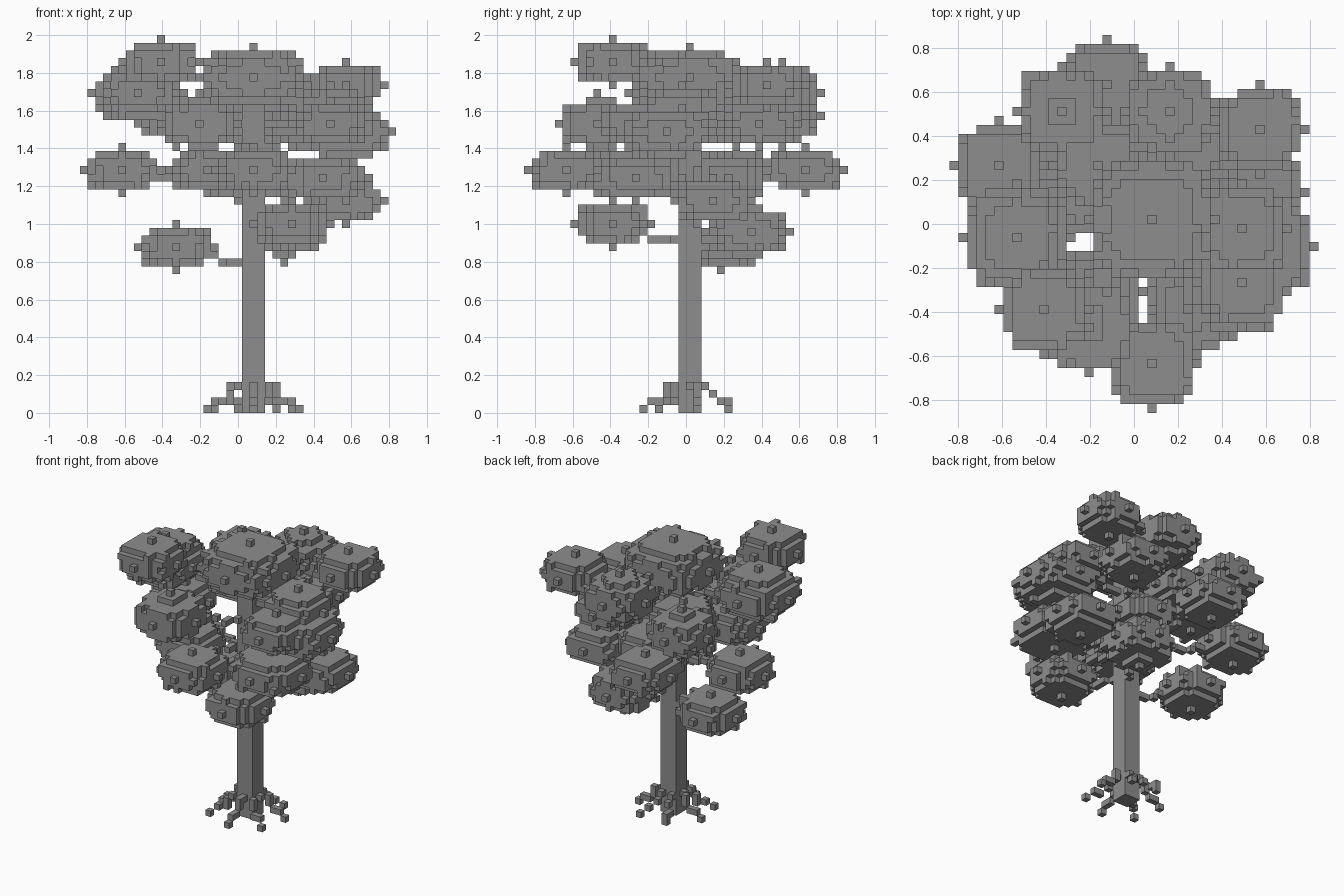
import bpy, bmesh, math, random
from mathutils import Vector

random.seed(4)
V = 2 / 49  # edge of one block

if "Cube" in bpy.data.objects:
    bpy.data.objects.remove(bpy.data.objects["Cube"], do_unlink=True)

grey = bpy.data.materials.new("plain_grey")
grey.use_nodes = True
grey.diffuse_color = (0.27, 0.27, 0.27, 1)
grey.node_tree.nodes["Principled BSDF"].inputs["Base Color"].default_value = (0.27, 0.27, 0.27, 1)

SIDES = [Vector(s) for s in ((1, 0, 0), (-1, 0, 0), (0, 1, 0), (0, -1, 0), (0, 0, 1), (0, 0, -1))]


def cell(x, y, z):
    """Block index holding a point; x blocks are centred on the origin."""
    return round(x / V), math.floor(y / V + 0.01), math.floor(z / V + 0.01)


def step(c, d, n=1):
    return tuple(int(a + b * n) for a, b in zip(c, d))


def line(a, b):
    """Blocks along a straight path between two indices."""
    a, b = Vector(a), Vector(b)
    n = max(1, int(max(abs(k) for k in b - a)))
    return {tuple(round(k) for k in a.lerp(b, i / n)) for i in range(n + 1)}


def clump(centre, rx, rz):
    """Flattened rounded block cluster with single blocks poking out."""
    body = set()
    for i in range(-8, 9):
        for j in range(-8, 9):
            for k in range(-6, 7):
                if abs(i / rx) ** 2.7 + abs(j / rx) ** 2.7 + abs(k / rz) ** 2.4 <= 1:
                    body.add(step(centre, (i, j, k)))
    bumps = set()
    for d in SIDES:
        n = 1
        while step(centre, d, n) in body:
            n += 1
        bumps.add(step(centre, d, n))
    for c in sorted(body):
        for d in SIDES[:4]:
            b = step(c, d)
            if b not in body and random.random() < 0.12:
                if max(abs(b[0] - centre[0]), abs(b[1] - centre[1])) <= rx:
                    bumps.add(b)
    return body | bumps


def build(name, blocks, solid):
    """Mesh of the exposed block faces."""
    bm = bmesh.new()
    verts = {}
    for c in sorted(blocks):
        for d in SIDES:
            if step(c, d) in solid:
                continue
            u = Vector((d.y, d.z, d.x))
            w = d.cross(u)
            mid = Vector(c) + Vector((0, 0.5, 0.5)) + d / 2
            ring = []
            for a, b in ((1, 1), (-1, 1), (-1, -1), (1, -1)):
                p = mid + (u * a + w * b) / 2
                key = tuple(round(k * 2) for k in p)
                if key not in verts:
                    verts[key] = bm.verts.new(p * V)
                ring.append(verts[key])
            bm.faces.new(ring)
    mesh = bpy.data.meshes.new(name)
    bm.to_mesh(mesh)
    bm.free()
    mesh.materials.append(grey)
    bpy.context.collection.objects.link(bpy.data.objects.new(name, mesh))


# Leaf clumps: x, y, z, radius and half height in blocks
CLUMPS = [
    (-.33, .18, .88, 4.6, 2.7), (-.61, .27, 1.29, 4.6, 2.7),
    (-.41, -.37, 1.87, 4.6, 2.8), (-.55, -.05, 1.69, 5.5, 3.6),
    (-.20, -.45, 1.53, 4.8, 3.1), (.08, .03, 1.77, 6.7, 3.7),
    (.57, .43, 1.74, 4.6, 2.8), (.57, -.09, 1.50, 5.5, 3.2),
    (-.14, .65, 1.29, 4.7, 2.7), (.16, .51, 1.70, 4.7, 3.2),
    (-.33, .50, 1.58, 4.7, 3.1), (.08, -.63, 1.29, 4.7, 2.8),
    (.34, .37, 1.53, 4.7, 2.7), (.46, -.28, 1.25, 5.4, 2.9),
    (.57, .16, 1.13, 4.7, 2.8), (.24, .34, .96, 4.7, 3.1),
    (.29, -.37, .98, 4.6, 2.7), (-.18, -.31, 1.29, 4.7, 2.8),
    (-.16, .26, 1.51, 4.6, 2.8), (.48, -.25, 1.51, 4.7, 2.8),
    (.49, -.02, 1.60, 4.6, 2.7), (.12, .24, 1.25, 4.6, 2.7),
]

# Trunk
trunk = {(i, j, k) for i in (1, 2, 3) for j in (-1, 0, 1) for k in range(42)}

# Roots: a short drop from the trunk, a run outward, then a tip on the ground
roots = set()
for n in range(7):
    a = math.tau * n / 7 + 0.2
    path = [(2 + r * math.cos(a), r * math.sin(a), h)
            for r, h in ((1.8, 3), (2.6, 3), (3.2, 2), (4, 1), (5, 1), (6, 0))]
    path = [tuple(round(k) for k in p) for p in path]
    for p, q in zip(path, path[1:]):
        roots |= line(p, q)

# Branches and leaves
branches, leaves = set(), set()
for x, y, z, rx, rz in CLUMPS:
    c = cell(x, y, z)
    leaves |= clump(c, rx, rz)
    reach = math.hypot(c[0] - 2, c[1])
    branches |= line((2, 0, int(c[2] - min(4, reach / 4))), c)

roots -= trunk
branches -= trunk
leaves -= trunk | branches
solid = trunk | roots | branches | leaves
for name, blocks in (("trunk", trunk), ("roots", roots), ("branches", branches), ("leaf_clumps", leaves)):
    build(name, blocks, solid)
